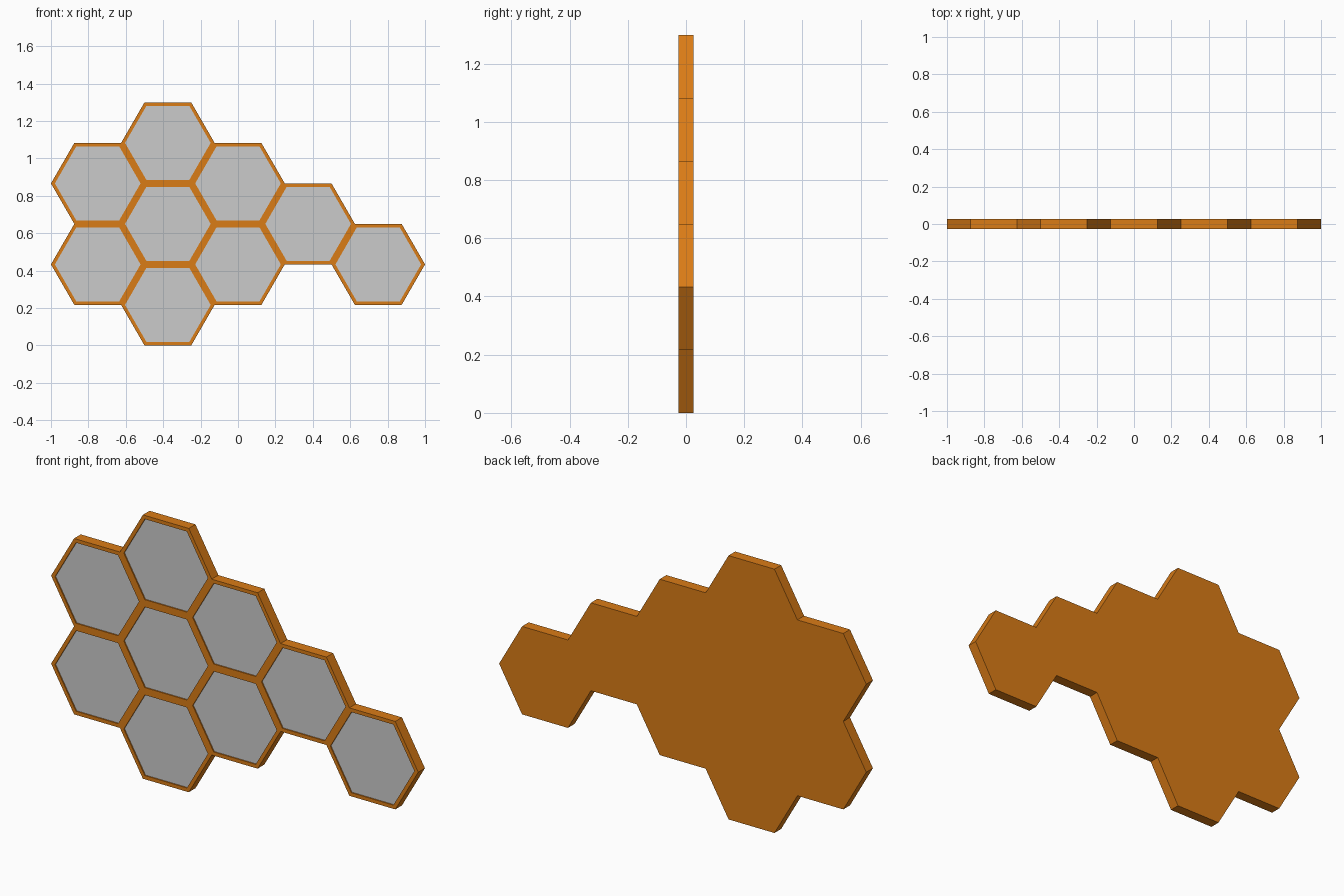
import bpy, bmesh, math

if "Cube" in bpy.data.objects:
    bpy.data.objects.remove(bpy.data.objects["Cube"])

R = 0.25                      # outer hexagon radius
A = R * math.sqrt(3) / 2      # apothem
INNER = 0.229                 # panel radius
FRONT, BACK = -0.026, 0.026
RECESS, TRAY = 0.006, 0.012   # panel depth and tray depth below the rim

wood = bpy.data.materials.new("orange_frame")
wood.diffuse_color = (0.7, 0.2, 0.008, 1)
wood.use_nodes = True
wood.node_tree.nodes["Principled BSDF"].inputs["Base Color"].default_value = wood.diffuse_color


def hex_ring(bm, radius, y):
    return [bm.verts.new((radius * math.cos(k * math.pi / 3), y,
                          radius * math.sin(k * math.pi / 3))) for k in range(6)]


def loft(name, sections):
    """Closed solid through successive hexagon sections (radius, y)."""
    bm = bmesh.new()
    rings = [hex_ring(bm, r, y) for r, y in sections]
    for a, b in zip(rings, rings[1:]):
        for k in range(6):
            n = (k + 1) % 6
            bm.faces.new((a[k], a[n], b[n], b[k]))
    bm.faces.new(rings[0])
    bm.faces.new(rings[-1])
    bmesh.ops.recalc_face_normals(bm, faces=bm.faces)
    mesh = bpy.data.meshes.new(name)
    bm.to_mesh(mesh)
    bm.free()
    return mesh


# Shallow hexagonal tray with a thin rim, and the panel set inside it
frame = loft("hex_frame", [(R, BACK), (R, FRONT), (INNER, FRONT), (INNER, FRONT + TRAY)])
frame.materials.append(wood)
panel = loft("hex_panel", [(INNER, FRONT + RECESS), (INNER, FRONT + TRAY)])

# Honeycomb layout: column -> centre heights in apothems
layout = {-2: (2, 4), -1: (1, 3, 5), 0: (2, 4), 1: (3,), 2: (2,)}
for col, rows in layout.items():
    for row in rows:
        for mesh in (frame, panel):
            ob = bpy.data.objects.new(mesh.name, mesh)
            ob.location = (col * 1.5 * R, 0, row * A)
            bpy.context.collection.objects.link(ob)
